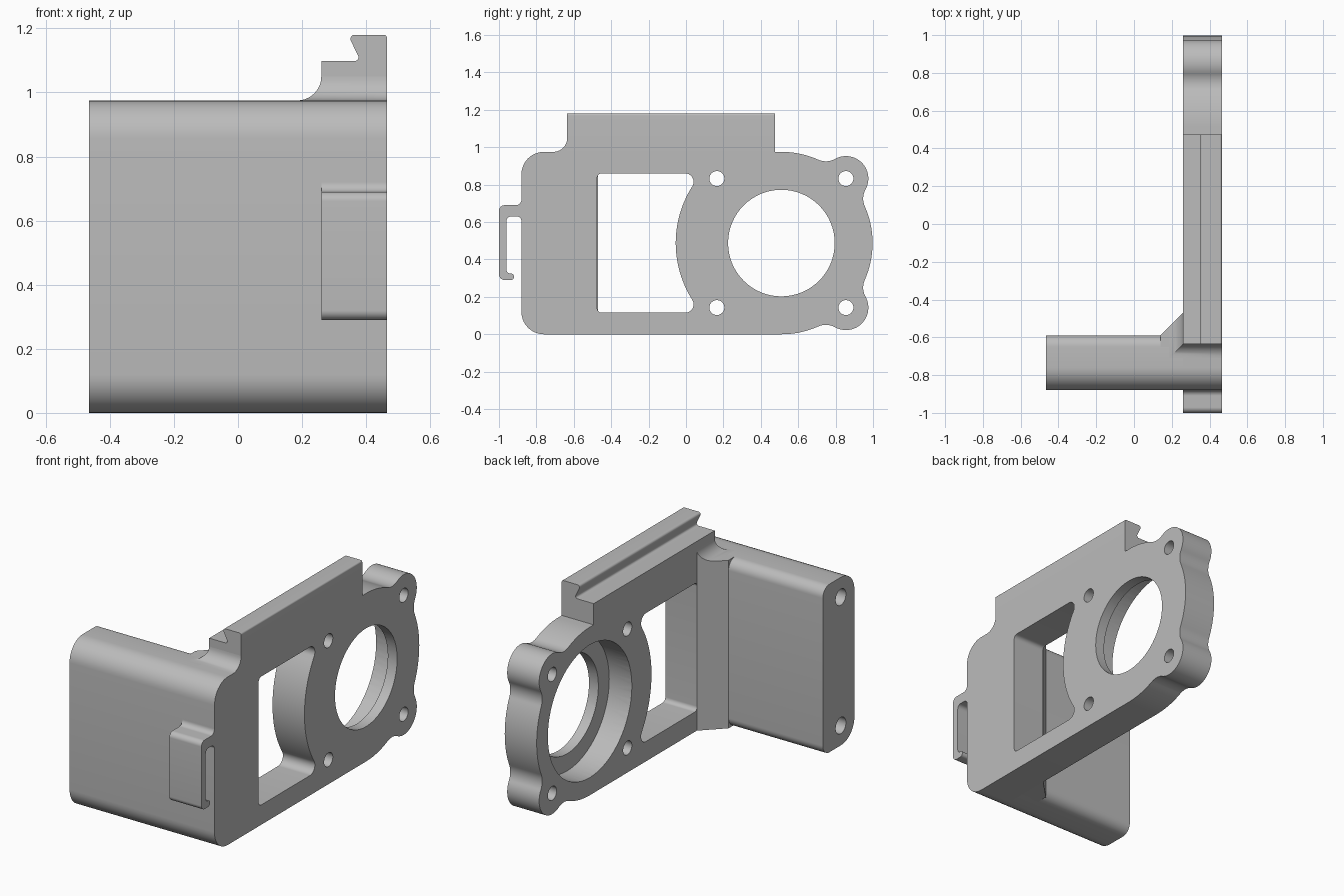
import bpy, bmesh
from math import sin, cos, tan, pi, atan2, acos, hypot, radians
from mathutils import Vector, Matrix

cube = bpy.data.objects.get("Cube")
if cube:
    bpy.data.objects.remove(cube, do_unlink=True)

grey = bpy.data.materials.new("machined_grey")
grey.use_nodes = True
COLOR = (0.5, 0.5, 0.5, 1)
grey.diffuse_color = COLOR
for node in grey.node_tree.nodes:
    if node.type == 'BSDF_PRINCIPLED':
        node.inputs["Base Color"].default_value = COLOR

# Profile axes: local x, y, depth mapped to the model axes
SIDE = Matrix(((0, 0, 1), (1, 0, 0), (0, 1, 0))).to_4x4()
FRONT = Matrix(((1, 0, 0), (0, 0, -1), (0, 1, 0))).to_4x4()
PLAN = Matrix.Identity(4)


def arc(c, r, a0, a1, n=14):
    return [(c[0] + r * cos(a0 + (a1 - a0) * i / n),
             c[1] + r * sin(a0 + (a1 - a0) * i / n)) for i in range(n + 1)]


def circle(c, r, n=32):
    return arc(c, r, 0, 2 * pi, n)[:-1]


def rounded(corners):
    """Polygon from (u, v, radius) corners."""
    out = []
    for i, (u, v, r) in enumerate(corners):
        p = Vector((u, v))
        if not r:
            out.append((u, v))
            continue
        d1 = (Vector(corners[i - 1][:2]) - p).normalized()
        d2 = (Vector(corners[(i + 1) % len(corners)][:2]) - p).normalized()
        half = acos(max(-1, min(1, d1.dot(d2)))) / 2
        c = p + (d1 + d2).normalized() * (r / sin(half))
        s, e = p + d1 * (r / tan(half)) - c, p + d2 * (r / tan(half)) - c
        a0 = atan2(s.y, s.x)
        da = (atan2(e.y, e.x) - a0 + pi) % (2 * pi) - pi
        out += arc(c, r, a0, a0 + da, 10)
    return out


def finish(name, mesh):
    mesh.name = name
    mesh.materials.clear()
    mesh.materials.append(grey)
    mesh.shade_smooth()
    mesh.set_sharp_from_angle(angle=radians(30))
    ob = bpy.data.objects.new(name, mesh)
    bpy.context.collection.objects.link(ob)
    return ob


def evaluated_mesh(ob):
    bpy.context.view_layer.update()
    deps = bpy.context.evaluated_depsgraph_get()
    return bpy.data.meshes.new_from_object(ob.evaluated_get(deps))


def clean(mesh):
    bm = bmesh.new()
    bm.from_mesh(mesh)
    bmesh.ops.remove_doubles(bm, verts=bm.verts, dist=1e-5)
    bmesh.ops.recalc_face_normals(bm, faces=bm.faces)
    bm.to_mesh(mesh)
    bm.free()


def prism(name, loops, axes, lo, hi):
    """Filled outline with holes, extruded along depth from lo to hi."""
    cu = bpy.data.curves.new(name, 'CURVE')
    cu.dimensions, cu.fill_mode = '2D', 'BOTH'
    cu.extrude = (hi - lo) / 2
    for loop in loops:
        sp = cu.splines.new('POLY')
        sp.points.add(len(loop) - 1)
        for pt, (u, v) in zip(sp.points, loop):
            pt.co = (u, v, 0, 1)
        sp.use_cyclic_u = True
    ob = bpy.data.objects.new(name + "_outline", cu)
    bpy.context.collection.objects.link(ob)
    mesh = evaluated_mesh(ob)
    bpy.data.objects.remove(ob, do_unlink=True)
    mesh.transform(axes @ Matrix.Translation((0, 0, (lo + hi) / 2)))
    clean(mesh)
    return finish(name, mesh)


def bore(ob, c, r, lo, hi):
    """Cut a round pocket along x."""
    cutter = prism("cutter", [circle(c, r, 64)], SIDE, lo, hi)
    cutter.hide_render = True
    mod = ob.modifiers.new("bore", 'BOOLEAN')
    mod.operation, mod.solver, mod.object = 'DIFFERENCE', 'EXACT', cutter
    mesh = evaluated_mesh(ob)
    name = ob.name
    bpy.data.objects.remove(ob, do_unlink=True)
    bpy.data.objects.remove(cutter, do_unlink=True)
    return finish(name, mesh)


X0, X1, TOP = 0.26, 0.465, 0.975
MID = TOP / 2
C = (0.51, MID)

# Ring outline with screw ears: one eighth, reflected twice
R, EAR, EAR_R, BLEND = MID, 0.345, 0.12, 0.1
d, a, b = EAR * 2 ** 0.5, R + BLEND, EAR_R + BLEND
ang = pi / 4 + acos((d * d + a * a - b * b) / (2 * d * a))
bc = (a * cos(ang), a * sin(ang))
to_ear = atan2(EAR - bc[1], EAR - bc[0])
eighth = (arc((0, 0), R, pi / 2, ang)
          + arc(bc, BLEND, ang - pi, to_ear)[1:]
          + arc((EAR, EAR), EAR_R, to_ear + pi, pi / 4)[1:])
quarter = eighth + [(v, u) for u, v in reversed(eighth[:-1])]
ring = quarter + [(u, -v) for u, v in reversed(quarter[:-1])]
corner = rounded([(-0.88, 0, 0.12), (-0.88, TOP, 0.12), (0.5, TOP, 0), (0.5, 0, 0)])[:-2]
outline = corner + [(C[0] + u, C[1] + v) for u, v in ring]

# Window whose far side follows the ring
WR, F, WTOP = 0.565, 0.045, 0.86
fz = WTOP - F - MID
fy = -((WR + F) ** 2 - fz ** 2) ** 0.5
fa = atan2(-fz, -fy)
upper = (arc((C[0] + fy, MID + fz), F, pi / 2, fa)
         + arc(C, WR, fa + pi, pi)[1:])
lower = [(u, 2 * MID - v) for u, v in reversed(upper[:-1])]
left = rounded([(0, 2 * MID - WTOP, 0), (-0.475, 2 * MID - WTOP, 0.025),
                (-0.475, WTOP, 0.025), (0, WTOP, 0)])[1:-1]
window = left + upper + lower

# Main plate with screw holes and stepped bore
holes = [circle((C[0] + sy * EAR, MID + sz * EAR), 0.04)
         for sy in (-1, 1) for sz in (-1, 1)]
plate = prism("main_plate", [outline, window, circle(C, 0.285, 64)] + holes,
              SIDE, X0, X1)
bore(plate, C, 0.385, X0 - 0.1, 0.405)

# Side flange with blind end holes
flange = prism("side_flange", [rounded([
    (-0.88, 0, 0.12), (-0.59, 0, 0.06), (-0.59, TOP, 0.06), (-0.88, TOP, 0.12)])],
    SIDE, -X1, X0)
for z in (0.115, TOP - 0.115):
    flange = bore(flange, (-0.755, z), 0.047, -X1 - 0.1, -0.1)

# Chamfered rib between flange and plate
prism("corner_rib", [[(0.14, -0.66), (X0, -0.66), (X0, -0.47), (0.14, -0.59)]],
      PLAN, 0, TOP)

# Dovetail rail on top
prism("top_rail", [rounded([
    (X0, TOP, 0), (X1, TOP, 0), (X1, 1.18, 0.01), (0.343, 1.18, 0.013),
    (0.383, 1.098, 0.012), (X0, 1.098, 0)])], FRONT, -0.475, 0.635)

# Concave fillet around the rail foot
bm = bmesh.new()
FR, rows = 0.075, []
for i in range(11):
    t = pi / 2 * i / 10
    o, z = FR * (1 - sin(t)), TOP + FR * (1 - cos(t))
    plan = [(X1, -0.635 - o), (X0 - o, -0.635 - o), (X0 - o, -0.47 - o),
            (X0, -0.47), (X1, -0.47)]
    rows.append([bm.verts.new((x, y, z)) for x, y in plan])
for r0, r1 in zip(rows, rows[1:]):
    for i in range(5):
        j = (i + 1) % 5
        bm.faces.new((r0[i], r0[j], r1[j], r1[i]))
bm.faces.new(rows[0])
bm.faces.new(rows[-1])
mesh = bpy.data.meshes.new("rail_fillet")
bm.to_mesh(mesh)
bm.free()
clean(mesh)
finish("rail_fillet", mesh)

# Cable hook on the front
prism("front_hook", [rounded([
    (-0.87, 0.73, 0), (-0.88, 0.73, 0), (-0.88, 0.69, 0.03), (-1, 0.69, 0.03),
    (-1, 0.29, 0.03), (-0.92, 0.29, 0.017), (-0.92, 0.325, 0.017),
    (-0.96, 0.325, 0.02), (-0.96, 0.63, 0.025), (-0.88, 0.63, 0.025),
    (-0.88, 0.59, 0), (-0.87, 0.59, 0)])], SIDE, X0, X1)
